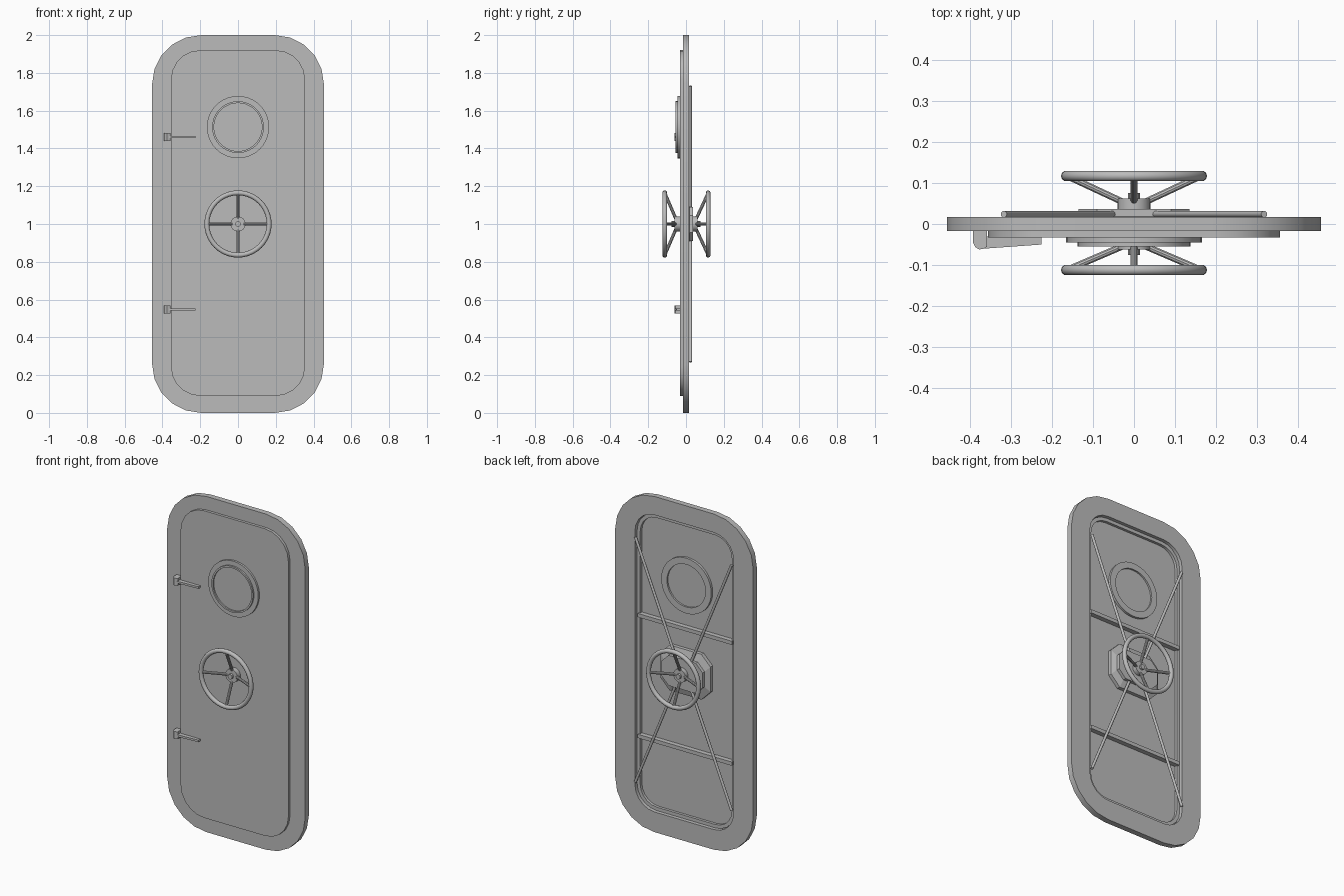
import bpy, bmesh, math
from mathutils import Vector

if "Cube" in bpy.data.objects:
    bpy.data.objects.remove(bpy.data.objects["Cube"])

steel = bpy.data.materials.new("grey_steel")
steel.diffuse_color = (0.5, 0.5, 0.5, 1)
steel.use_nodes = True
steel.node_tree.nodes["Principled BSDF"].inputs["Base Color"].default_value = steel.diffuse_color


def finish(name, bm, smooth=True):
    bmesh.ops.recalc_face_normals(bm, faces=bm.faces)
    mesh = bpy.data.meshes.new(name)
    bm.to_mesh(mesh)
    bm.free()
    ob = bpy.data.objects.new(name, mesh)
    bpy.context.collection.objects.link(ob)
    mesh.materials.append(steel)
    if smooth:
        bpy.ops.object.select_all(action='DESELECT')
        ob.select_set(True)
        bpy.context.view_layer.objects.active = ob
        bpy.ops.object.shade_smooth_by_angle(angle=math.radians(35))
    return ob


def rounded(hx, z0, z1, r, n=5):
    """Rounded rectangle outline in x, z."""
    pts = []
    corners = [(hx - r, z1 - r), (-hx + r, z1 - r), (-hx + r, z0 + r), (hx - r, z0 + r)]
    for k, (cx, cz) in enumerate(corners):
        for i in range(n + 1):
            a = math.pi / 2 * (k + i / n)
            pts.append((cx + r * math.cos(a), cz + r * math.sin(a)))
    return pts


def circle(r, z, n=32):
    return [(r * math.cos(2 * math.pi * i / n), z + r * math.sin(2 * math.pi * i / n))
            for i in range(n)]


def loft(name, sections, ring=False, smooth=True):
    """Bridge (outline, y) sections; capped at the ends or closed into a ring."""
    bm = bmesh.new()
    loops = [[bm.verts.new((x, y, z)) for x, z in o] for o, y in sections]
    pairs = list(zip(loops, loops[1:]))
    if ring:
        pairs.append((loops[-1], loops[0]))
    else:
        bm.faces.new(loops[0])
        bm.faces.new(loops[-1])
    for a, b in pairs:
        for i in range(len(a)):
            j = (i + 1) % len(a)
            bm.faces.new((a[i], a[j], b[j], b[i]))
    return finish(name, bm, smooth)


def rod(name, a, b, r, n=12):
    a, b = Vector(a), Vector(b)
    bm = bmesh.new()
    bmesh.ops.create_cone(bm, cap_ends=True, segments=n, radius1=r, radius2=r,
                          depth=(b - a).length)
    bm.transform((b - a).to_track_quat('Z', 'Y').to_matrix().to_4x4())
    bmesh.ops.translate(bm, verts=bm.verts, vec=(a + b) / 2)
    return finish(name, bm)


def prism(name, pts, z0, z1):
    """Extrude an x, y outline between two heights."""
    bm = bmesh.new()
    lo = [bm.verts.new((x, y, z0)) for x, y in pts]
    hi = [bm.verts.new((x, y, z1)) for x, y in pts]
    bm.faces.new(lo)
    bm.faces.new(hi)
    for i in range(len(pts)):
        j = (i + 1) % len(pts)
        bm.faces.new((lo[i], lo[j], hi[j], hi[i]))
    return finish(name, bm)


# Door frame, door leaf and the seal around the opening
outer = rounded(0.455, 0, 2, 0.26)
hole = rounded(0.325, 0.12, 1.89, 0.13)
loft("door_frame", [(outer, -0.017), (outer, 0.017), (hole, 0.017), (hole, -0.017)], ring=True)
leaf = rounded(0.355, 0.09, 1.92, 0.155)
loft("door_leaf", [(leaf, -0.033), (leaf, -0.016)])
seal_out = rounded(0.322, 0.123, 1.887, 0.127)
seal_in = rounded(0.302, 0.143, 1.867, 0.11)
loft("door_seal", [(seal_out, -0.017), (seal_out, 0.0), (seal_in, 0.0), (seal_in, -0.017)], ring=True)

# Porthole, front and back
pz = 1.513
loft("porthole_front", [(circle(r, pz, 40), y) for r, y in (
    (0.165, -0.032), (0.165, -0.045), (0.137, -0.045), (0.137, -0.055),
    (0.127, -0.055), (0.127, -0.046))])
loft("porthole_back", [(circle(r, pz, 40), y) for r, y in (
    (0.165, -0.017), (0.165, -0.002), (0.127, -0.002), (0.127, -0.012))])

# Horizontal stiffeners on the back
for z in (0.54, 1.26):
    prism("stiffener", [(-0.31, -0.017), (0.31, -0.017), (0.31, 0.012), (-0.31, 0.012)],
          z - 0.011, z + 0.011)

# Gearbox with chamfered corners and sloping sides
box_base = rounded(0.165, 0.865, 1.135, 0.06, 1)
box_top = rounded(0.135, 0.91, 1.09, 0.045, 1)
loft("gearbox", [(box_base, -0.017), (box_base, 0.005), (box_top, 0.018), (box_top, 0.037)],
     smooth=False)

# Locking rods from the gearbox to the frame
for sx in (-1, 1):
    for sz in (-1, 1):
        rod("locking_rod", (sx * 0.05, 0.024, 1 + sz * 0.08),
            (sx * 0.317, 0.024, 1 + sz * 0.73), 0.008)


def handwheel(side, y_base, y_hub, y_rim):
    """Rim, four slanted spokes, hub and axle nut."""
    s = 1 if y_rim > 0 else -1
    bpy.ops.mesh.primitive_torus_add(major_segments=40, minor_segments=10, major_radius=0.165,
                                     minor_radius=0.013, location=(0, y_rim, 1),
                                     rotation=(math.pi / 2, 0, 0))
    rim = bpy.context.object
    rim.name = side + "_wheel_rim"
    rim.data.materials.append(steel)
    bpy.ops.object.shade_smooth_by_angle(angle=math.radians(60))
    for k in range(4):
        c, q = math.cos(k * math.pi / 2), math.sin(k * math.pi / 2)
        rod(side + "_wheel_spoke", (0.03 * c, y_hub - s * 0.007, 1 + 0.03 * q),
            (0.163 * c, y_rim, 1 + 0.163 * q), 0.0085, 10)
    rod(side + "_wheel_hub", (0, y_base, 1), (0, y_hub, 1), 0.04, 24)
    rod(side + "_wheel_nut", (0, y_hub, 1), (0, y_hub + s * 0.014, 1), 0.015, 8)


handwheel("front", -0.032, -0.062, -0.112)
handwheel("back", 0.036, 0.062, 0.117)

# Hinges: rounded knuckle block with a tapering arm
knuckle = [(-0.392, -0.016), (-0.392, -0.045), (-0.387, -0.056), (-0.377, -0.062),
           (-0.365, -0.06), (-0.358, -0.055), (-0.358, -0.016)]
arm = [(-0.365, -0.03), (-0.365, -0.06), (-0.225, -0.05), (-0.225, -0.03)]
for z in (0.547, 1.461):
    prism("hinge_knuckle", knuckle, z - 0.022, z + 0.022)
    prism("hinge_arm", arm, z - 0.006, z + 0.006)
